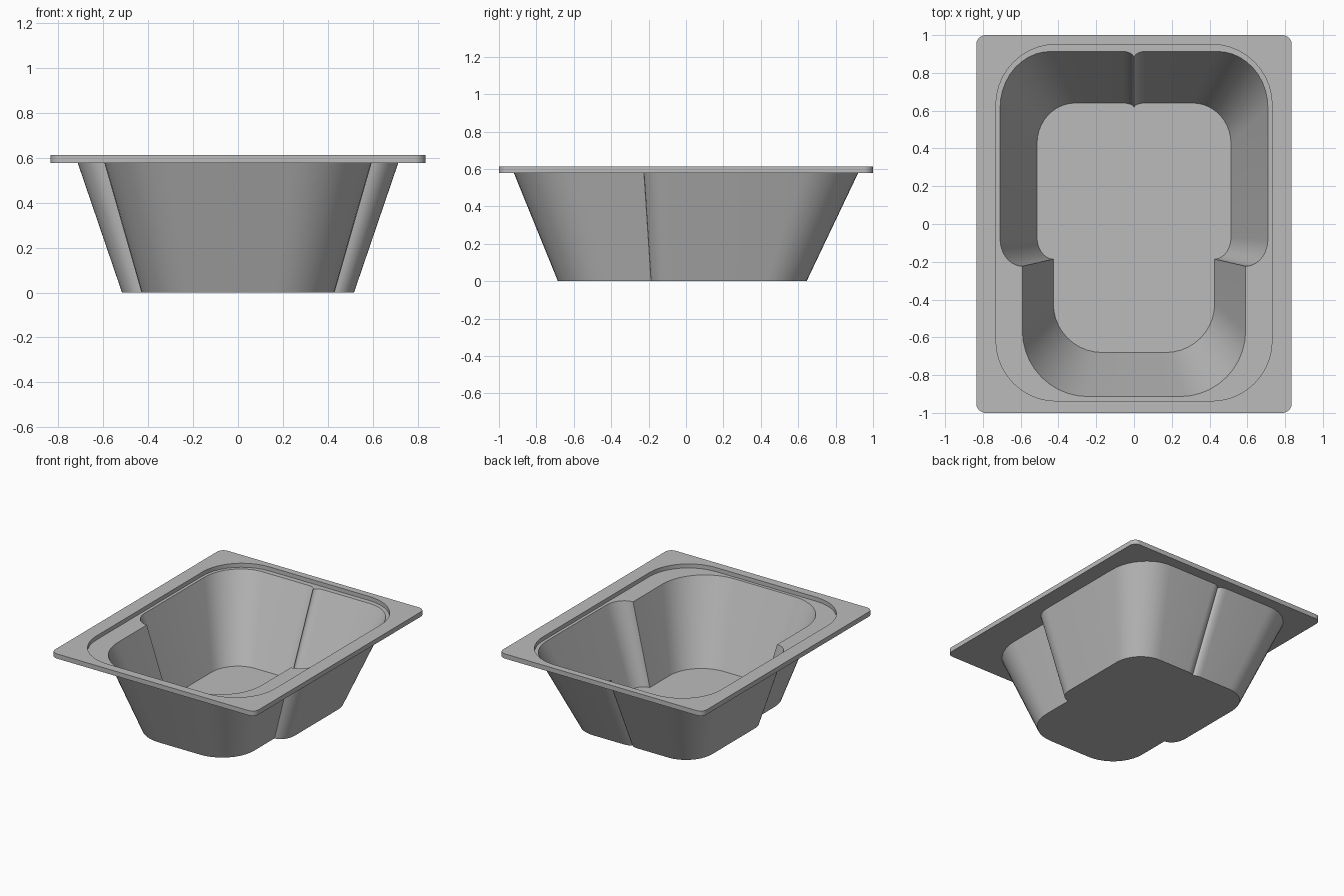
import bpy, bmesh, math

cube = bpy.data.objects.get("Cube")
if cube:
    bpy.data.objects.remove(cube, do_unlink=True)

RIM_TOP, RIM_BASE, SKIN = 0.612, 0.577, 0.005
SHRINK = 0.993

grey = bpy.data.materials.new("light_grey")
grey.use_nodes = True
grey.diffuse_color = (0.5, 0.5, 0.5, 1)
grey.node_tree.nodes["Principled BSDF"].inputs["Base Color"].default_value = (0.5, 0.5, 0.5, 1)


def corner(start, end, vertical_first, steps=10):
    """Quarter ellipse from start to end, leaving start vertically or horizontally."""
    pts = []
    for i in range(steps + 1):
        a = math.pi / 2 * i / steps
        u, v = 1 - math.cos(a), math.sin(a)
        if not vertical_first:
            u, v = v, u
        pts.append((start[0] + (end[0] - start[0]) * u,
                    start[1] + (end[1] - start[1]) * v))
    return pts


def mirrored(half):
    """Close a right-hand outline by reflecting it across x = 0."""
    return half + [(-x, y) for x, y in reversed(half) if x > 1e-6]


def rounded_rect(w, back, front, r):
    return mirrored(corner((w - r, back), (w, back - r), False)
                    + corner((w, front + r), (w - r, front), True))


def basin_outline(cusp, back, side, r_back, shoulder, notch, front, r_front):
    """Lobed basin: cusp at the back, shoulders stepping in to a narrower front."""
    nx, ny = notch
    return mirrored(
        corner((0, cusp), (0.06, back), True)
        + corner((side - r_back[0], back), (side, back - r_back[1]), False)
        + corner((side, shoulder), notch, True)
        + corner((nx, front + r_front), (nx - r_front, front), True))


def ring(bm, outline, z, scale=1.0):
    return [bm.verts.new((x * scale, y * scale, z)) for x, y in outline]


def bridge(bm, a, b):
    n = len(a)
    for i in range(n):
        j = (i + 1) % n
        bm.faces.new((a[i], a[j], b[j], b[i]))


def fill_between(bm, a, b):
    """Flat face area between two nested outlines."""
    edges = []
    for loop in (a, b):
        for i, v in enumerate(loop):
            w = loop[(i + 1) % len(loop)]
            edges.append(bm.edges.get((v, w)) or bm.edges.new((v, w)))
    bmesh.ops.triangle_fill(bm, edges=edges, use_beauty=True)


def finish(bm, name):
    bmesh.ops.recalc_face_normals(bm, faces=bm.faces[:])
    mesh = bpy.data.meshes.new(name)
    bm.to_mesh(mesh)
    bm.free()
    mesh.materials.append(grey)
    obj = bpy.data.objects.new(name, mesh)
    bpy.context.collection.objects.link(obj)
    bpy.ops.object.select_all(action='DESELECT')
    obj.select_set(True)
    bpy.context.view_layer.objects.active = obj
    bpy.ops.object.shade_smooth_by_angle(angle=math.radians(25))


mouth = basin_outline(0.883, 0.92, 0.714, (0.27, 0.30), -0.08, (0.595, -0.225), -0.92, 0.35)
foot = basin_outline(0.62, 0.645, 0.517, (0.205, 0.215), -0.07, (0.43, -0.187), -0.685, 0.26)

# Rim: rectangular flange with a shallow rounded recess around the mouth
bm = bmesh.new()
flange = rounded_rect(0.835, 1.0, -1.0, 0.05)
recess = rounded_rect(0.731, 0.951, -0.937, 0.32)
outer_top = ring(bm, flange, RIM_TOP)
outer_base = ring(bm, flange, RIM_BASE)
recess_top = ring(bm, recess, RIM_TOP)
recess_base = ring(bm, recess, RIM_BASE + SKIN)
mouth_top = ring(bm, mouth, RIM_BASE + SKIN, SHRINK)
mouth_base = ring(bm, mouth, RIM_BASE)
bridge(bm, outer_top, outer_base)
bridge(bm, recess_top, recess_base)
bridge(bm, mouth_top, mouth_base)
fill_between(bm, outer_top, recess_top)
fill_between(bm, recess_base, mouth_top)
fill_between(bm, outer_base, mouth_base)
finish(bm, "rim")

# Basin: thin tapered shell with a flat floor
bm = bmesh.new()
outside_top = ring(bm, mouth, RIM_BASE)
outside_foot = ring(bm, foot, 0)
inside_top = ring(bm, mouth, RIM_BASE + SKIN, SHRINK)
inside_foot = ring(bm, foot, SKIN, SHRINK)
bridge(bm, outside_top, outside_foot)
bridge(bm, inside_top, inside_foot)
bridge(bm, outside_top, inside_top)
bm.faces.new(outside_foot)
bm.faces.new(inside_foot)
finish(bm, "basin")
